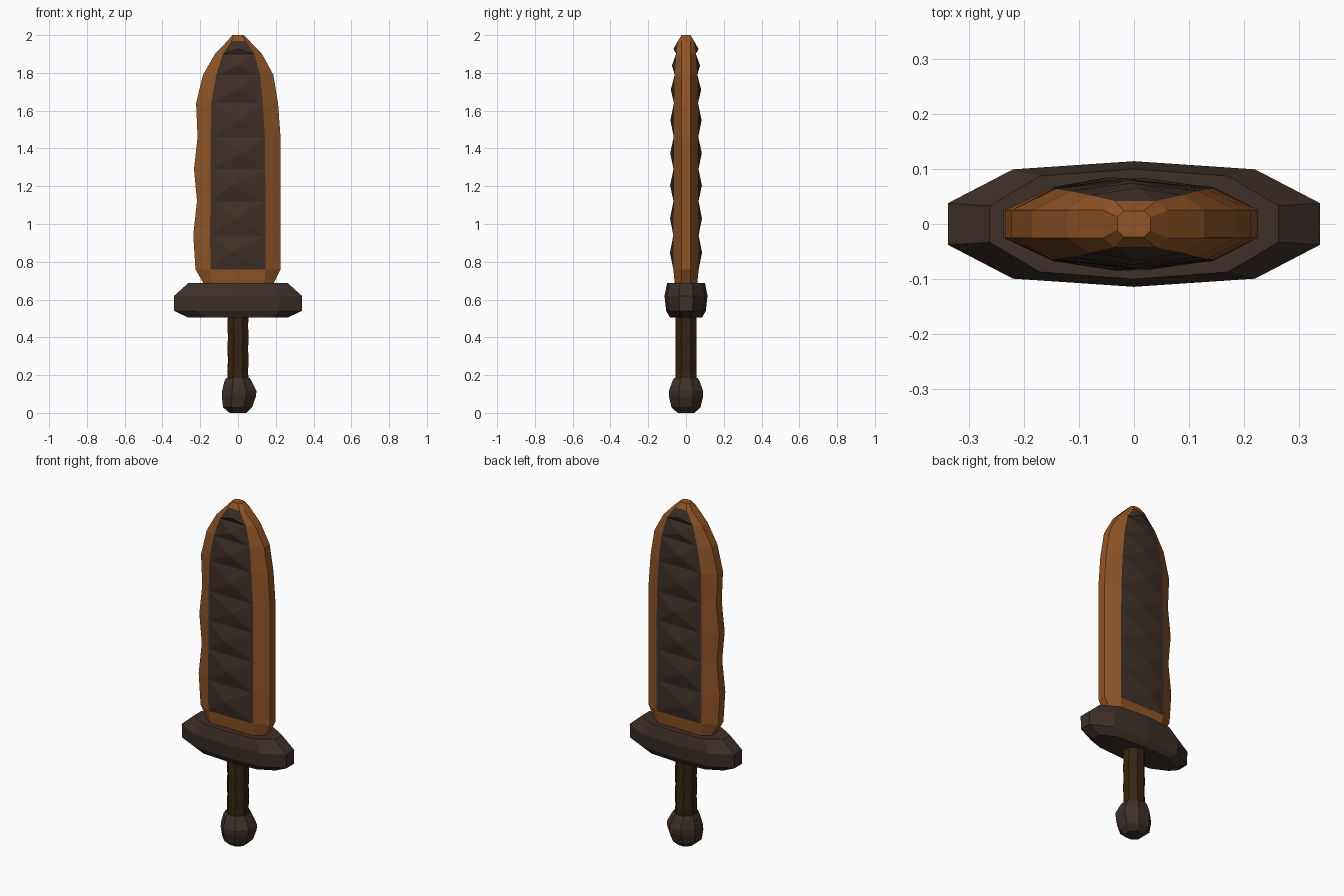
import bpy, bmesh, math, random

if "Cube" in bpy.data.objects:
    bpy.data.objects.remove(bpy.data.objects["Cube"])

random.seed(4)


def material(name, rgb):
    m = bpy.data.materials.new(name)
    m.diffuse_color = (*rgb, 1)
    m.use_nodes = True
    m.node_tree.nodes["Principled BSDF"].inputs["Base Color"].default_value = m.diffuse_color
    return m


RIM = material("orange brown", (0.28, 0.09, 0.019))
DARK = material("dark stone brown", (0.049, 0.030, 0.021))
GRIP = material("deep grip brown", (0.037, 0.017, 0.005))


def loft(rings):
    """Closed skin through equal-length rings of points, listed bottom to top."""
    bm = bmesh.new()
    loops = [[bm.verts.new(p) for p in r] for r in rings]
    strips = []
    n = len(loops[0])
    for a, b in zip(loops, loops[1:]):
        strips.append([bm.faces.new((a[k], a[(k + 1) % n], b[(k + 1) % n], b[k]))
                       for k in range(n)])
    bm.faces.new(loops[0][::-1])
    bm.faces.new(loops[-1])
    return bm, strips


def finish(bm, name, mats):
    bmesh.ops.recalc_face_normals(bm, faces=bm.faces[:])
    me = bpy.data.meshes.new(name)
    bm.to_mesh(me)
    bm.free()
    for m in mats:
        me.materials.append(m)
    ob = bpy.data.objects.new(name, me)
    bpy.context.collection.objects.link(ob)
    return ob


# Blade: z, left edge, right edge, panel left, panel right, panel y, edge y
rows = [
    (0.66, -0.17, 0.17, -0.13, 0.13, 0.055, 0.022),
    (0.69, -0.185, 0.19, -0.14, 0.14, 0.06, 0.025),
    (0.76, -0.225, 0.225, -0.145, 0.145, 0.067, 0.025),
    (0.94, -0.237, 0.225, -0.148, 0.145, 0.067, 0.025),
    (1.12, -0.217, 0.225, -0.146, 0.145, 0.066, 0.025),
    (1.29, -0.233, 0.225, -0.146, 0.144, 0.066, 0.025),
    (1.46, -0.214, 0.225, -0.145, 0.142, 0.065, 0.025),
    (1.64, -0.222, 0.212, -0.142, 0.132, 0.064, 0.025),
    (1.79, -0.185, 0.187, -0.115, 0.117, 0.06, 0.025),
    (1.90, -0.122, 0.127, -0.08, 0.087, 0.052, 0.025),
    (1.97, -0.055, 0.06, -0.035, 0.04, 0.042, 0.025),
    (2.00, -0.03, 0.03, -0.018, 0.018, 0.024, 0.012),
]
bm, strips = loft([[(l, -t, z), (pl, -y, z), (pr, -y, z), (r, -t, z),
                    (r, t, z), (pr, y, z), (pl, y, z), (l, t, z)]
                   for z, l, r, pl, pr, y, t in rows])
# Chipped dark panel on both sides: each cell rises to an off-centre peak
panel = [s[k] for s in strips[2:10] for k in (1, 5)]
for f in panel:
    f.material_index = 1
for v in bmesh.ops.poke(bm, faces=panel)["verts"]:
    v.co.y += math.copysign(0.018, v.co.y)
    v.co.x += random.uniform(-0.05, 0.05) * (2.0 - v.co.z)
finish(bm, "blade", [RIM, DARK])


# Guard: ten-sided bar with chamfered top and bottom
def guard_ring(z, hx, hy):
    side = [(hx, 0.33 * hy), (0.65 * hx, 0.87 * hy), (0, hy),
            (-0.65 * hx, 0.87 * hy), (-hx, 0.33 * hy)]
    return [(x, y, z) for x, y in side] + [(x, -y, z) for x, y in side[::-1]]


bm, _ = loft([guard_ring(0.505, 0.265, 0.085), guard_ring(0.54, 0.338, 0.105),
              guard_ring(0.62, 0.338, 0.114), guard_ring(0.688, 0.262, 0.1)])
finish(bm, "guard", [DARK])


# Grip and pommel: eight-sided turned parts
def octagon(z, r, cx=0.0):
    k = r / math.cos(math.pi / 8)
    return [(cx + k * math.cos(math.pi / 8 + i * math.pi / 4),
             k * math.sin(math.pi / 8 + i * math.pi / 4), z) for i in range(8)]


bm, _ = loft([octagon(0.16 + 0.06 * i, 0.055, 0.002 * (-1) ** i) for i in range(7)])
finish(bm, "grip", [GRIP])

bm, _ = loft([octagon(0, 0.045), octagon(0.03, 0.077, -0.002), octagon(0.085, 0.09, 0.004),
              octagon(0.115, 0.091, 0.007), octagon(0.168, 0.072), octagon(0.185, 0.062)])
finish(bm, "pommel", [DARK])
